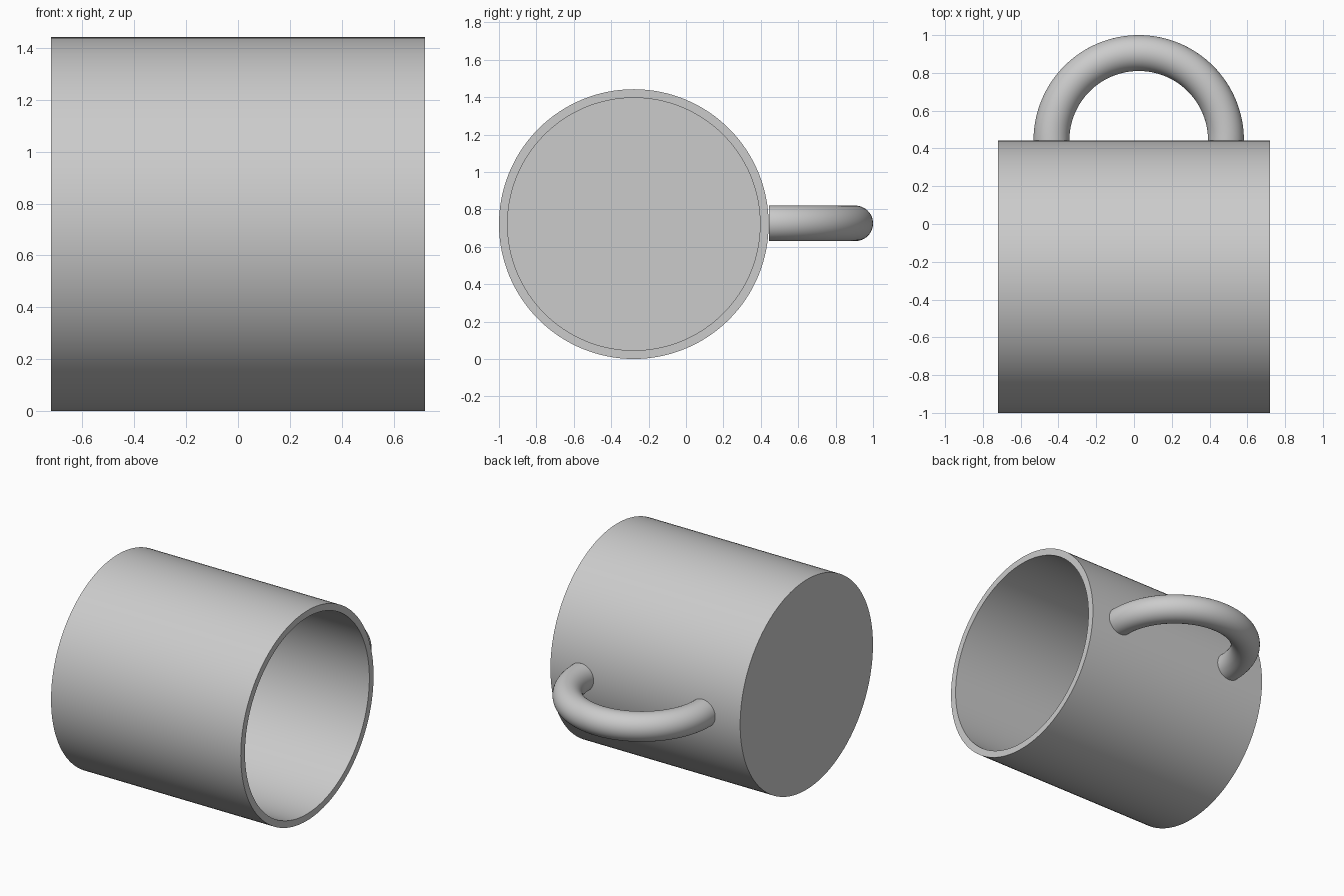
import bpy, bmesh, math
from mathutils import Vector, Matrix

cube = bpy.data.objects.get("Cube")
if cube:
    bpy.data.objects.remove(cube, do_unlink=True)

# Single grey material
grey = bpy.data.materials.new("light_grey")
grey.use_nodes = True
colour = (0.6, 0.6, 0.6, 1)
grey.diffuse_color = colour
grey.node_tree.nodes["Principled BSDF"].inputs["Base Color"].default_value = colour

RADIUS, WALL, HALF = 0.721, 0.046, 0.721
AXIS = Vector((0, -0.279, RADIUS))


def finish(bm, name):
    """Turn the bmesh into a smooth-shaded object with sharp rims."""
    bmesh.ops.remove_doubles(bm, verts=bm.verts, dist=0.0001)
    bmesh.ops.recalc_face_normals(bm, faces=bm.faces)
    mesh = bpy.data.meshes.new(name)
    bm.to_mesh(mesh)
    bm.free()
    mesh.materials.append(grey)
    obj = bpy.data.objects.new(name, mesh)
    bpy.context.collection.objects.link(obj)
    bpy.ops.object.select_all(action="DESELECT")
    obj.select_set(True)
    bpy.context.view_layer.objects.active = obj
    bpy.ops.object.shade_smooth_by_angle(angle=math.radians(35))
    return obj


# Cup lying on its side: wall profile turned about the x axis, open towards +x
bm = bmesh.new()
inner = RADIUS - WALL
profile = [(-HALF, 0), (-HALF, RADIUS), (HALF, RADIUS),
           (HALF, inner), (WALL - HALF, inner), (WALL - HALF, 0)]
verts = [bm.verts.new(AXIS + Vector((x, 0, r))) for x, r in profile]
edges = [bm.edges.new(pair) for pair in zip(verts, verts[1:])]
bmesh.ops.spin(bm, geom=verts + edges, cent=AXIS, axis=(1, 0, 0),
               angle=math.tau, steps=128)
finish(bm, "cup_body")

# Handle: round section swept through a half turn behind the cup
bm = bmesh.new()
centre = Vector((0.025, 0.443, 0.725))
MAJOR, MINOR = 0.462, 0.095
place = Matrix.Translation(centre + Vector((MAJOR, 0, 0))) @ Matrix.Rotation(math.pi / 2, 4, "X")
ring = bmesh.ops.create_circle(bm, cap_ends=False, segments=48, radius=MINOR, matrix=place)
section = ring["verts"] + list(bm.edges)
bmesh.ops.spin(bm, geom=section, cent=centre, axis=(0, 0, 1),
               angle=math.pi, steps=64)
bmesh.ops.holes_fill(bm, edges=[e for e in bm.edges if e.is_boundary], sides=0)
finish(bm, "handle")
